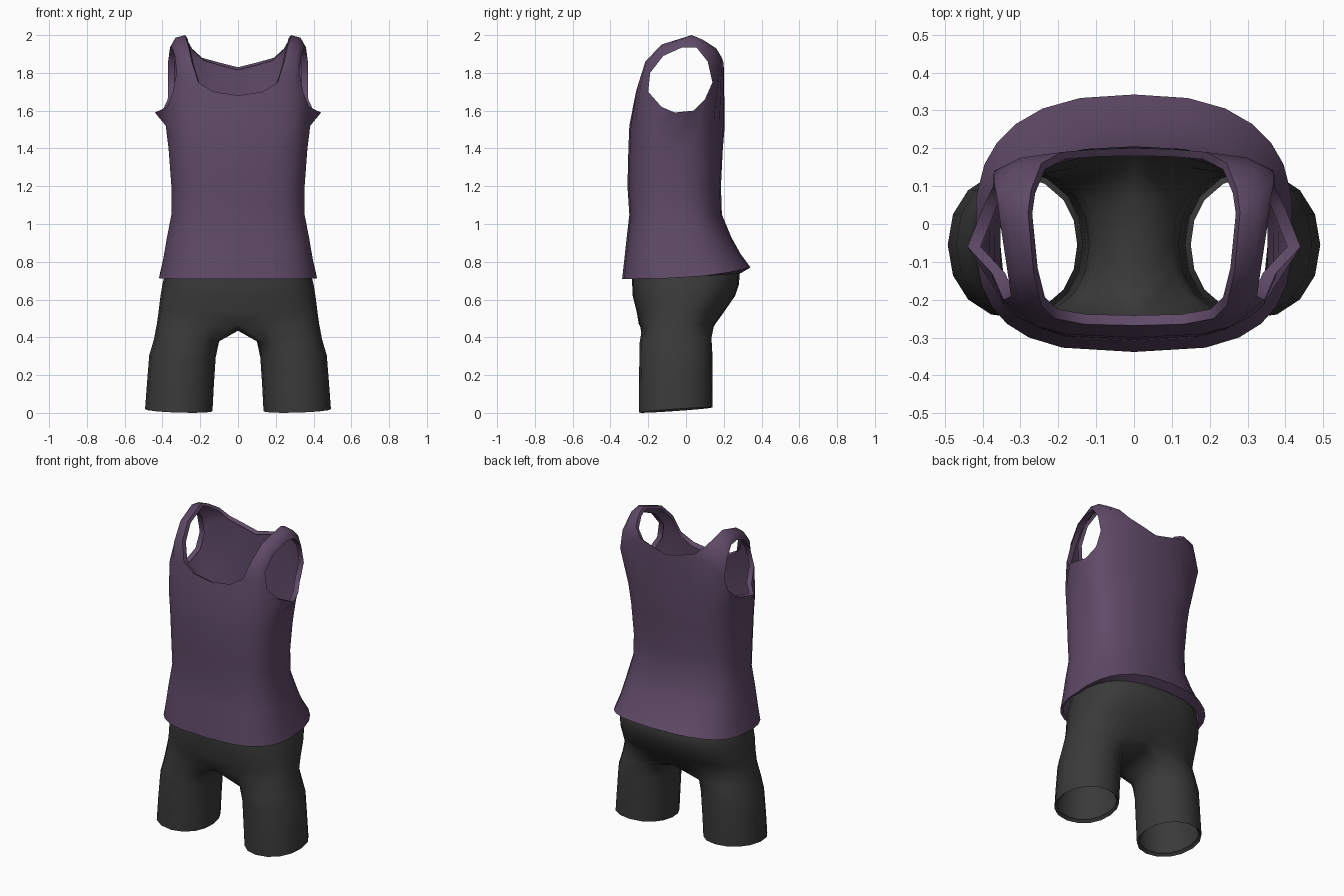
import bpy
import bmesh
from math import sin, cos, radians, copysign
from mathutils import Vector

cube = bpy.data.objects.get("Cube")
if cube:
    bpy.data.objects.remove(cube)


def material(name, rgb):
    m = bpy.data.materials.new(name)
    m.use_nodes = True
    m.diffuse_color = (*rgb, 1)
    bsdf = m.node_tree.nodes["Principled BSDF"]
    bsdf.inputs["Base Color"].default_value = (*rgb, 1)
    bsdf.inputs["Roughness"].default_value = 0.9
    return m


def power(v, e):
    return copysign(abs(v) ** e, v)


def oval(angle, cx, rx, front, back, e_front, e_back):
    """Point on a rounded oval; angle runs from the front (-y) towards +x."""
    a = radians(angle)
    e = e_front if cos(a) > 0 else e_back
    cy = (front + back) / 2
    x = cx + rx * power(sin(a), e)
    return (0 if abs(x) < 1e-4 else x), cy - (back - front) / 2 * power(cos(a), e)


def bridge(bm, lower, upper, closed=False):
    n = len(lower)
    for i in range(n if closed else n - 1):
        k = (i + 1) % n
        bm.faces.new((lower[i], lower[k], upper[k], upper[i]))


def finish(bm, name, mat):
    mesh = bpy.data.meshes.new(name)
    bm.to_mesh(mesh)
    bm.free()
    mesh.materials.append(mat)
    for p in mesh.polygons:
        p.use_smooth = True
    mesh.set_sharp_from_angle(angle=radians(60))
    obj = bpy.data.objects.new(name, mesh)
    bpy.context.collection.objects.link(obj)
    mod = obj.modifiers.new("mirror", 'MIRROR')
    mod.merge_threshold = 0.002


purple = material("plum cloth", (0.115, 0.068, 0.135))
charcoal = material("charcoal cloth", (0.042, 0.042, 0.042))

# Tank top body: half rings (front z, back z, half width, front y, back y)
bm = bmesh.new()
body = [
    (.72, .74, .40, -.32, .29),
    (.71, .77, .42, -.338, .342),
    (.80, .84, .40, -.328, .29),
    (.92, .93, .38, -.315, .24),
    (1.05, 1.05, .355, -.30, .19),
    (1.2, 1.2, .355, -.31, .185),
    (1.4, 1.4, .37, -.305, .195),
    (1.52, 1.52, .385, -.30, .205),
]
angles = [0, 18, 33, 46, 58, 70, 82, 98, 112, 124, 136, 150, 165, 180]
rows = []
for zf, zb, rx, front, back in body:
    row = []
    for a in angles:
        x, y = oval(a, 0, rx, front, back, .68, .8)
        t = ((y - front) / (back - front)) ** 3
        row.append(bm.verts.new((x, y, zf + (zb - zf) * t)))
    rows.append(row)
for low, high in zip(rows, rows[1:]):
    bridge(bm, low, high)

# Shoulder straps: matching points on the neckline and the armhole
strap = [
    ((.21, -.25, 1.75), (.345, -.2, 1.70)),
    ((.245, -.215, 1.86), (.325, -.19, 1.80)),
    ((.265, -.13, 1.95), (.335, -.12, 1.89)),
    ((.28, .03, 2.0), (.35, -.02, 1.935)),
    ((.272, .09, 1.975), (.36, .055, 1.935)),
    ((.245, .16, 1.93), (.37, .115, 1.86)),
    ((.19, .19, 1.88), (.37, .14, 1.75)),
]
strap_rows = []
for neck, arm in strap:
    n, a = Vector(neck), Vector(arm)
    mid = (n + a) / 2
    mid += (mid - Vector((0, 0, 1.6))).normalized() * .025
    strap_rows.append([bm.verts.new(p) for p in (n, mid, a)])
for low, high in zip(strap_rows, strap_rows[1:]):
    bridge(bm, low, high)

# Upper edge of the body: neckline, armhole underside, back neckline
new = lambda pts: [bm.verts.new(p) for p in pts]
front_neck = new([(0, -.268, 1.68), (.13, -.265, 1.70)])
under_arm = new([(.375, -.13, 1.62), (.44, -.06, 1.59), (.40, .04, 1.6), (.372, .1, 1.66)])
back_neck = new([(.10, .198, 1.855), (0, .2, 1.83)])
bridge(bm, rows[-1], front_neck + strap_rows[0] + under_arm
       + strap_rows[-1][::-1] + back_neck)

# Turned-in edges of the neckline and armholes
neckline = front_neck + [r[0] for r in strap_rows] + back_neck
neck_lip = new([(v.co.x * .96, v.co.y * .9, v.co.z - .015) for v in neckline])
bridge(bm, neckline, neck_lip)
armhole = [r[2] for r in strap_rows] + under_arm[::-1]
arm_lip = new([(v.co.x - .035, v.co.y, v.co.z) for v in armhole])
bridge(bm, arm_lip, armhole, closed=True)
finish(bm, "tank_top", purple)

# Shorts hips: half rings (z, half width, front y, back y)
bm = bmesh.new()
hips = [
    (.86, .355, -.285, .22),
    (.74, .385, -.285, .285),
    (.68, .40, -.285, .28),
    (.62, .41, -.282, .26),
    (.54, .42, -.262, .205),
    (.47, .43, -.25, .155),
]
hip_rows = []
for z, rx, front, back in hips:
    hip_rows.append([bm.verts.new((*oval(15 * i, 0, rx, front, back, .75, .8), z))
                     for i in range(13)])
for high, low in zip(hip_rows, hip_rows[1:]):
    bridge(bm, low, high)

# Crotch seam closes the hip ring into a leg loop
seam = [bm.verts.new((0, y, .435)) for y in (.07, -.05, -.17)]
loop = hip_rows[-1] + seam

# Shorts legs with turned-in hems: (z, inner x, outer x, front y, back y)
legs = [
    (.385, .10, .445, -.246, .135),
    (.30, .118, .47, -.247, .14),
    (.15, .128, .482, -.25, .14),
    (.015, .135, .492, -.25, .14),
    (.03, .15, .475, -.235, .125),
]
turns = [-50 + 280 / 12 * i for i in range(13)] + [250, 270, 290]
for z, inner, outer, front, back in legs:
    ring = []
    for a in turns:
        x, y = oval(a, (inner + outer) / 2, (outer - inner) / 2, front, back, .95, .95)
        tilt = .07 * (y + .055) + .03 * (x - .31)
        ring.append(bm.verts.new((x, y, z + tilt)))
    bridge(bm, ring, loop, closed=True)
    loop = ring
finish(bm, "shorts", charcoal)
